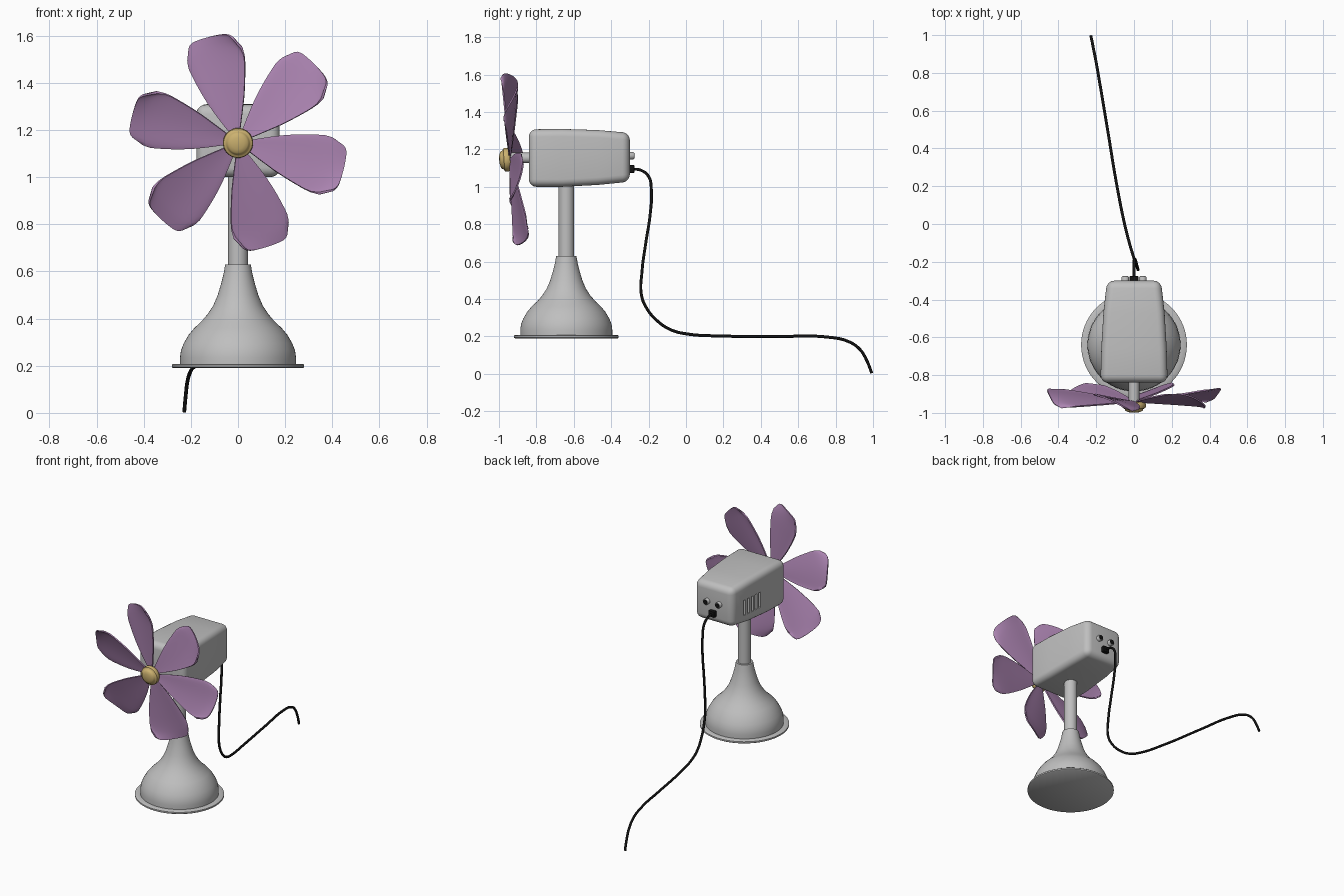
import bpy, bmesh, math
from mathutils import Matrix, Vector

if "Cube" in bpy.data.objects:
    bpy.data.objects.remove(bpy.data.objects["Cube"])


def material(name, rgb):
    m = bpy.data.materials.new(name)
    m.diffuse_color = (*rgb, 1)
    m.use_nodes = True
    m.node_tree.nodes["Principled BSDF"].inputs["Base Color"].default_value = m.diffuse_color
    return m


GREY = material("light grey", (0.52, 0.52, 0.52))
PURPLE = material("purple", (0.40, 0.225, 0.43))
GOLD = material("gold", (0.60, 0.44, 0.16))
BLACK = material("black", (0.006, 0.006, 0.006))


def finish(name, mesh, mat, angle=40):
    mesh.materials.clear()
    mesh.materials.append(mat)
    mesh.shade_smooth()
    mesh.set_sharp_from_angle(angle=math.radians(angle))
    ob = bpy.data.objects.new(name, mesh)
    bpy.context.collection.objects.link(ob)
    return ob


def from_bm(name, bm, mat, angle=40):
    bmesh.ops.recalc_face_normals(bm, faces=bm.faces[:])
    mesh = bpy.data.meshes.new(name)
    bm.to_mesh(mesh)
    bm.free()
    return finish(name, mesh, mat, angle)


def lathe(name, profile, mat, origin, tilt=0, steps=48, angle=40):
    """Spin (radius, height) points round z, then tip the axis about x."""
    bm = bmesh.new()
    vs = [bm.verts.new((r, 0, z)) for r, z in profile]
    es = [bm.edges.new(p) for p in zip(vs, vs[1:])]
    bmesh.ops.spin(bm, geom=vs + es, cent=(0, 0, 0), axis=(0, 0, 1),
                   angle=math.tau, steps=steps, use_duplicate=False)
    bmesh.ops.remove_doubles(bm, verts=bm.verts[:], dist=1e-5)
    bm.transform(Matrix.Translation(origin) @ Matrix.Rotation(math.radians(tilt), 4, 'X'))
    return from_bm(name, bm, mat, angle)


def add_box(bm, center, size):
    bmesh.ops.create_cube(bm, size=1, matrix=Matrix.Translation(center) @ Matrix.Diagonal((*size, 1)))


def evaluated_mesh(ob):
    dg = bpy.context.evaluated_depsgraph_get()
    return bpy.data.meshes.new_from_object(ob.evaluated_get(dg))


def lerp(points, x):
    for (a, va), (b, vb) in zip(points, points[1:]):
        if x <= b:
            return va + (vb - va) * (x - a) / (b - a)
    return points[-1][1]


# Bell shaped base with flange, and pole
lathe("base", [(0, 0.19), (0.275, 0.19), (0.28, 0.194), (0.28, 0.204), (0.275, 0.208), (0.246, 0.208),
               (0.246, 0.235), (0.242, 0.265), (0.23, 0.295), (0.21, 0.33), (0.185, 0.36), (0.155, 0.388),
               (0.128, 0.42), (0.105, 0.455), (0.086, 0.50), (0.071, 0.55), (0.061, 0.59), (0.056, 0.62),
               (0.054, 0.63), (0, 0.63)], GREY, (0, -0.64, 0), steps=64)
lathe("pole", [(0, 0.6), (0.042, 0.6), (0.042, 1.03), (0, 1.03)], GREY, (0, -0.64, 0))

# Motor housing: tapered box with rounded edges
bm = bmesh.new()
rings = []
for y, x, z0, z1 in [(-0.84, 0.178, 1.0, 1.307), (-0.66, 0.173, 1.0, 1.309),
                     (-0.47, 0.162, 1.01, 1.303), (-0.30, 0.143, 1.027, 1.288)]:
    rings.append([bm.verts.new(p) for p in [(-x, y, z0), (x, y, z0), (x, y, z1), (-x, y, z1)]])
for a, b in zip(rings, rings[1:]):
    for i in range(4):
        j = (i + 1) % 4
        bm.faces.new((a[i], a[j], b[j], b[i]))
bm.faces.new(rings[0])
bm.faces.new(rings[-1])
bmesh.ops.recalc_face_normals(bm, faces=bm.faces[:])
bmesh.ops.bevel(bm, geom=[e for e in bm.edges if e.calc_face_angle() > 0.6], offset=0.04,
                segments=5, profile=0.5, affect='EDGES')
housing = from_bm("motor_housing", bm, GREY)

# Cooling slots cut in the left side of the housing
bm = bmesh.new()
for i in range(5):
    add_box(bm, (-0.162, -0.418 - i * 0.037, 1.128), (0.06, 0.02, 0.105))
cutter = from_bm("slot_cutter", bm, GREY)
cutter.hide_render = True
mod = housing.modifiers.new("slots", 'BOOLEAN')
mod.object = cutter
mod.solver = 'EXACT'
cut = evaluated_mesh(housing)
bpy.data.objects.remove(housing)
bpy.data.objects.remove(cutter)
finish("motor_housing", cut, GREY, 35)

# Shaft and hub cap on a slightly tipped axis
TILT = 4.2
HUB = Vector((0, -0.945, 1.146))
lathe("shaft", [(0, 0), (0.028, 0), (0.028, 0.15), (0, 0.15)], GREY, (0, -0.80, 1.154), 90, 32)
lathe("hub_cap", [(0, -0.005), (0.057, -0.005), (0.063, 0.006), (0.064, 0.018), (0.061, 0.028), (0.053, 0.032),
                  (0.049, 0.035), (0.047, 0.041), (0.040, 0.047), (0.025, 0.052), (0, 0.054)],
      GOLD, HUB, 90 + TILT)

# Six twisted blades: polar grid between a leading and a trailing edge
CW = [(0, 82), (0.2, 83), (0.35, 85.5), (0.47, 90)]
CCW = [(0, 132), (0.2, 128.5), (0.4, 123.5), (0.47, 122)]
NR, NT = 14, 16
for k in range(6):
    bm = bmesh.new()
    grid = []
    for i in range(NR + 1):
        row = []
        for j in range(NT + 1):
            t = 0.5 - 0.5 * math.cos(math.pi * j / NT)
            s = 0.05 + 0.95 * i / NR
            r = s * 0.463 * (1 - 0.07 * abs(2 * t - 1) ** 9)
            a = lerp(CW, r) * (1 - t) + lerp(CCW, r) * t
            # pull the tip corners in a little
            a += (0.5 - t) * 7 * max(0, (s - 0.85) / 0.15) ** 2
            a = math.radians(a + 60 * k)
            y = s * (-0.012 + 0.085 * t) + 0.012 * s * math.sin(math.pi * t)
            row.append(bm.verts.new((r * math.cos(a), y, r * math.sin(a))))
        grid.append(row)
    for i in range(NR):
        for j in range(NT):
            bm.faces.new((grid[i][j], grid[i][j + 1], grid[i + 1][j + 1], grid[i + 1][j]))
    bmesh.ops.recalc_face_normals(bm, faces=bm.faces[:])
    bmesh.ops.solidify(bm, geom=bm.faces[:], thickness=0.008)
    bm.transform(Matrix.Translation(HUB) @ Matrix.Rotation(math.radians(TILT), 4, 'X'))
    from_bm(f"blade_{k + 1}", bm, PURPLE, 50)

# Two rear knobs with black faces
for side, x in (("left", -0.046), ("right", 0.046)):
    lathe(f"knob_{side}", [(0, 0), (0.020, 0), (0.020, 0.036), (0.017, 0.040), (0, 0.040)],
          GREY, (x, -0.318, 1.166), -90, 24)
    lathe(f"knob_face_{side}", [(0, 0), (0.015, 0), (0.015, 0.005), (0, 0.005)],
          BLACK, (x, -0.280, 1.166), -90, 24)

# Cord plug
bm = bmesh.new()
add_box(bm, (0, -0.30, 1.095), (0.048, 0.05, 0.042))
bmesh.ops.bevel(bm, geom=bm.edges[:], offset=0.006, segments=2, profile=0.5, affect='EDGES')
from_bm("cord_plug", bm, BLACK)

# Power cord
path = [(0, -0.29, 1.095), (0, -0.24, 1.088), (0.001, -0.2, 1.055), (0.002, -0.185, 0.98), (0.008, -0.192, 0.85),
        (0.014, -0.215, 0.7), (0.02, -0.235, 0.55), (0.02, -0.238, 0.42), (0.01, -0.21, 0.35),
        (-0.01, -0.15, 0.28), (-0.03, -0.08, 0.235), (-0.05, 0, 0.214), (-0.09, 0.2, 0.202),
        (-0.14, 0.5, 0.2), (-0.182, 0.75, 0.197), (-0.203, 0.87, 0.172), (-0.215, 0.93, 0.13),
        (-0.222, 0.967, 0.07), (-0.228, 0.993, 0.004)]
curve = bpy.data.curves.new("cord_path", 'CURVE')
curve.dimensions = '3D'
curve.bevel_depth = 0.008
curve.bevel_resolution = 3
curve.use_fill_caps = True
curve.resolution_u = 8
sp = curve.splines.new('BEZIER')
sp.bezier_points.add(len(path) - 1)
for bp, co in zip(sp.bezier_points, path):
    bp.co = co
    bp.handle_left_type = bp.handle_right_type = 'AUTO'
tmp = bpy.data.objects.new("cord_path", curve)
bpy.context.collection.objects.link(tmp)
cord = evaluated_mesh(tmp)
bpy.data.objects.remove(tmp)
finish("power_cord", cord, BLACK, 60)
